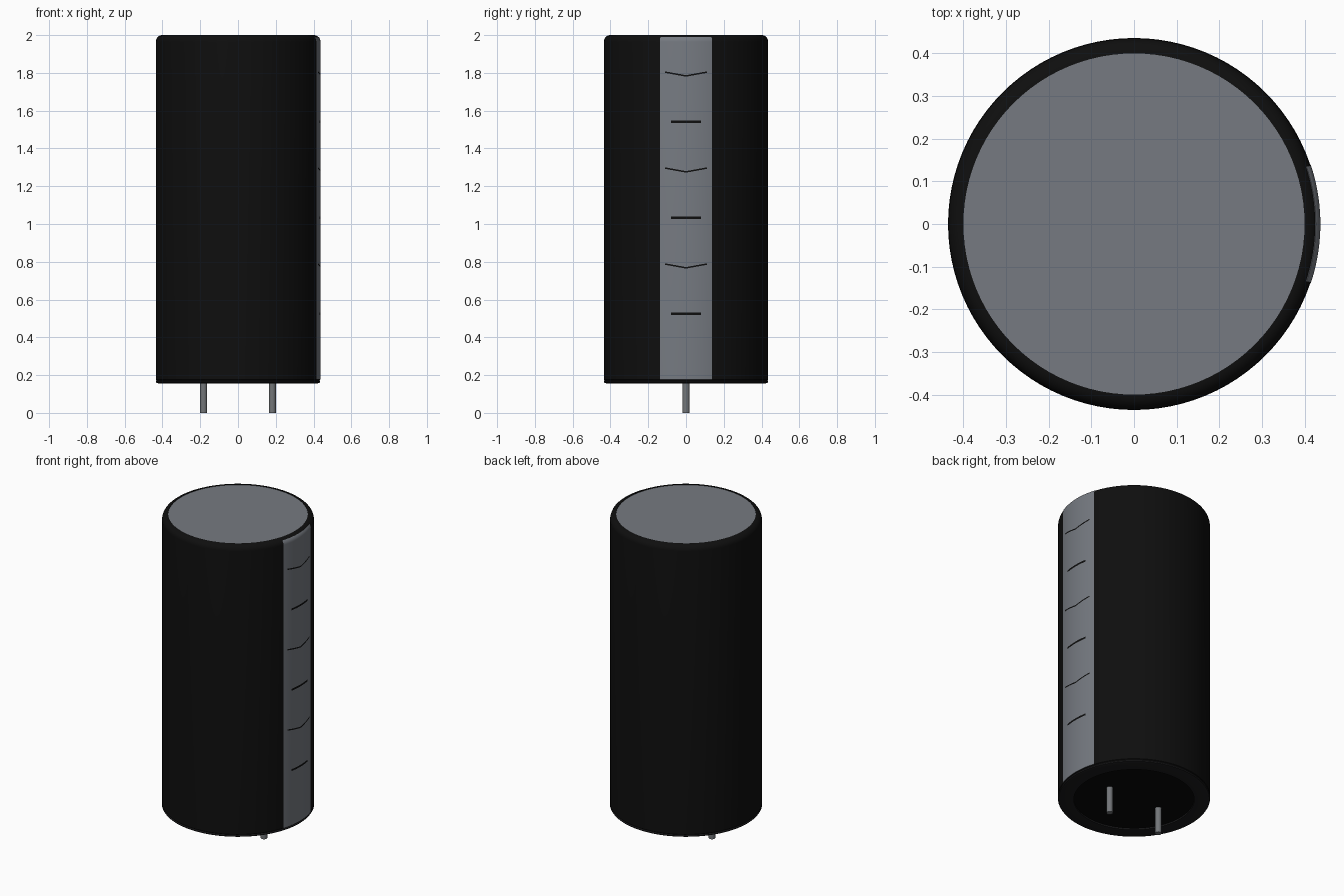
import bpy, bmesh
from math import sin, cos, asin, pi, radians

cube = bpy.data.objects.get("Cube")
if cube:
    bpy.data.objects.remove(cube, do_unlink=True)


def material(name, rgb, rough=0.5):
    m = bpy.data.materials.new(name)
    m.use_nodes = True
    m.diffuse_color = (*rgb, 1)
    bsdf = m.node_tree.nodes["Principled BSDF"]
    bsdf.inputs["Base Color"].default_value = (*rgb, 1)
    bsdf.inputs["Roughness"].default_value = rough
    return m


black = material("sleeve black", (0.0045, 0.0045, 0.0045))
lip_grey = material("lip charcoal", (0.011, 0.011, 0.012))
seal_black = material("seal black", (0.002, 0.002, 0.002))
silver = material("grey", (0.18, 0.195, 0.22))
pin_grey = material("pin grey", (0.17, 0.18, 0.19))


def lathe(name, profile, mat, steps=96, half_angle=pi, lift=None, centre_x=0):
    """Sweep (radius, z) points, listed from the bottom up, around z."""
    bm = bmesh.new()
    rows = []
    for i in range(steps + 1):
        t = i / steps * 2 - 1
        a = t * half_angle
        dz = lift(t) if lift else 0
        rows.append([bm.verts.new((centre_x + r * cos(a), r * sin(a), z + dz))
                     for r, z in profile])
    for a, b in zip(rows, rows[1:]):
        for j in range(len(profile) - 1):
            bm.faces.new((a[j], b[j], b[j + 1], a[j + 1]))
    bmesh.ops.remove_doubles(bm, verts=bm.verts, dist=1e-5)
    mesh = bpy.data.meshes.new(name)
    bm.to_mesh(mesh)
    bm.free()
    mesh.materials.append(mat)
    ob = bpy.data.objects.new(name, mesh)
    bpy.context.collection.objects.link(ob)
    bpy.ops.object.select_all(action="DESELECT")
    ob.select_set(True)
    bpy.context.view_layer.objects.active = ob
    bpy.ops.object.shade_smooth_by_angle(angle=radians(35))
    return ob


R, FILLET, TOP, BASE = 0.435, 0.035, 2.0, 0.156


def shoulder(offset, end, steps):
    """Rounded top corner, from vertical up to the given angle."""
    r = FILLET + offset
    return [(R - FILLET + r * cos(end * k / steps),
             TOP - FILLET + r * sin(end * k / steps)) for k in range(steps + 1)]


# Can: sleeve with rounded shoulder, top plate, bottom lip and seal
lathe("sleeve", [(R - 0.004, 0.172), (R, 0.176)] + shoulder(0, pi / 2, 8)
      + [(0.4, 1.996)], black)
lathe("top_plate", [(0.401, 1.997), (0, 1.997)], silver)
lathe("bottom_lip", [(0.345, 0.166), (0.345, BASE), (0.42, BASE), (0.432, 0.16),
                     (0.436, 0.166), (R - 0.004, 0.173)], lip_grey)
lathe("bottom_seal", [(0, 0.165), (0.346, 0.165)], seal_black)

# Polarity stripe wrapped on the +x side and over the shoulder
SR = R + 0.002
lathe("polarity_stripe", [(R, 0.176), (SR, 0.176)] + shoulder(0.002, pi / 4, 5)
      + [shoulder(0, pi / 4, 5)[-1]], silver, 20, asin(0.138 / SR))

# Alternating chevrons and dashes printed on the stripe
MR = SR + 0.0008
for n in range(3):
    z = 0.525 + n * 0.508
    lathe(f"dash_{n + 1}", [(MR, z - 0.006), (MR, z + 0.006)],
          black, 12, asin(0.08 / MR))
    z += 0.243
    lathe(f"chevron_{n + 1}", [(MR, z - 0.004), (MR, z + 0.004)],
          black, 12, asin(0.11 / MR), lift=lambda t: 0.02 * abs(t))

# Two terminal pins
for side, x in (("left", 0.182), ("right", -0.182)):
    lathe(f"{side}_pin", [(0, 0), (0.019, 0), (0.019, 0.17)], pin_grey, 24, centre_x=x)
